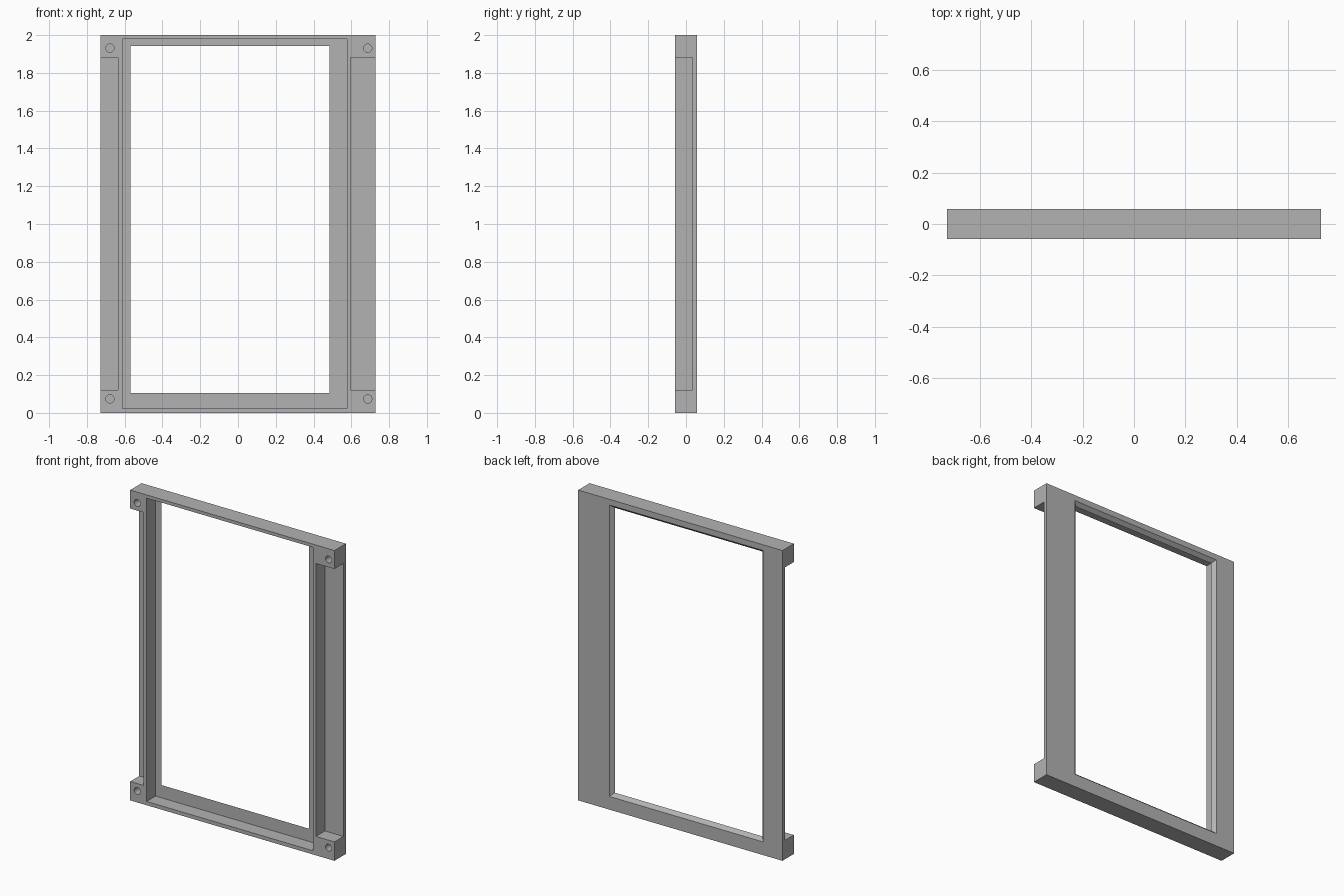
import bpy
import bmesh
from mathutils import Matrix, Vector

if "Cube" in bpy.data.objects:
    bpy.data.objects.remove(bpy.data.objects["Cube"], do_unlink=True)

HALF_W, HALF_D, HEIGHT = 0.728, 0.058, 2.0
PLATE_Y = 0.034            # front surface of the thin back plate

grey = bpy.data.materials.new("plain grey")
grey.use_nodes = True
grey.diffuse_color = (0.45, 0.45, 0.45, 1)
grey.node_tree.nodes["Principled BSDF"].inputs["Base Color"].default_value = grey.diffuse_color


def make_object(name, bm):
    bmesh.ops.recalc_face_normals(bm, faces=bm.faces)
    mesh = bpy.data.meshes.new(name)
    bm.to_mesh(mesh)
    bm.free()
    mesh.materials.append(grey)
    obj = bpy.data.objects.new(name, mesh)
    bpy.context.collection.objects.link(obj)
    return obj


def block(name, x0, x1, y0, y1, z0, z1, flare=0):
    """Box that may widen by flare on every side at its back end."""
    bm = bmesh.new()
    bmesh.ops.create_cube(bm, size=1)
    for v in bm.verts:
        grow = flare if v.co.y > 0 else 0
        v.co = Vector((x1 + grow if v.co.x > 0 else x0 - grow,
                       y1 if v.co.y > 0 else y0,
                       z1 + grow if v.co.z > 0 else z0 - grow))
    return make_object(name, bm)


def cylinder(name, x, z, y0, y1, radius):
    bm = bmesh.new()
    bmesh.ops.create_cone(bm, cap_ends=True, segments=32, radius1=radius,
                          radius2=radius, depth=y1 - y0)
    bm.transform(Matrix.Translation((x, (y0 + y1) / 2, z)) @ Matrix.Rotation(1.5707963, 4, "X"))
    return make_object(name, bm)


def cut(target, cutter):
    cutter.hide_render = True
    mod = target.modifiers.new("cut", "BOOLEAN")
    mod.operation = "DIFFERENCE"
    mod.solver = "EXACT"
    mod.object = cutter
    bpy.context.view_layer.objects.active = target
    bpy.ops.object.modifier_apply(modifier=mod.name)
    bpy.data.objects.remove(cutter, do_unlink=True)


# Solid slab of the panel frame
frame = block("panel_frame", -HALF_W, HALF_W, -HALF_D, HALF_D, 0, HEIGHT)

# Shallow recess that receives the panel from the front
cut(frame, block("recess_cutter", -0.611, 0.577, -0.2, PLATE_Y, 0.024, 1.979))

# Viewing opening, bevelled outward toward the back
slope = 0.021 / (HALF_D - PLATE_Y)
margin = 0.02
inset = slope * margin
cut(frame, block("opening_cutter", -0.569 + inset, 0.484 - inset,
                 PLATE_Y - margin, HALF_D + margin,
                 0.106 + inset, 1.942 - inset,
                 flare=slope * (HALF_D - PLATE_Y + 2 * margin)))

# Side notches that leave a mounting block at each corner
for x0, x1 in ((-1, -0.635), (0.596, 1)):
    cut(frame, block("notch_cutter", x0, x1, -0.2, PLATE_Y, 0.122, 1.881))

# Blind screw holes in the corner blocks
for x in (-0.678, 0.687):
    for z in (0.074, 1.931):
        cut(frame, cylinder("screw_hole_cutter", x, z, -0.1, 0.02, 0.022))

bpy.ops.object.select_all(action="DESELECT")
frame.select_set(True)
bpy.context.view_layer.objects.active = frame
bpy.ops.object.shade_smooth_by_angle()
